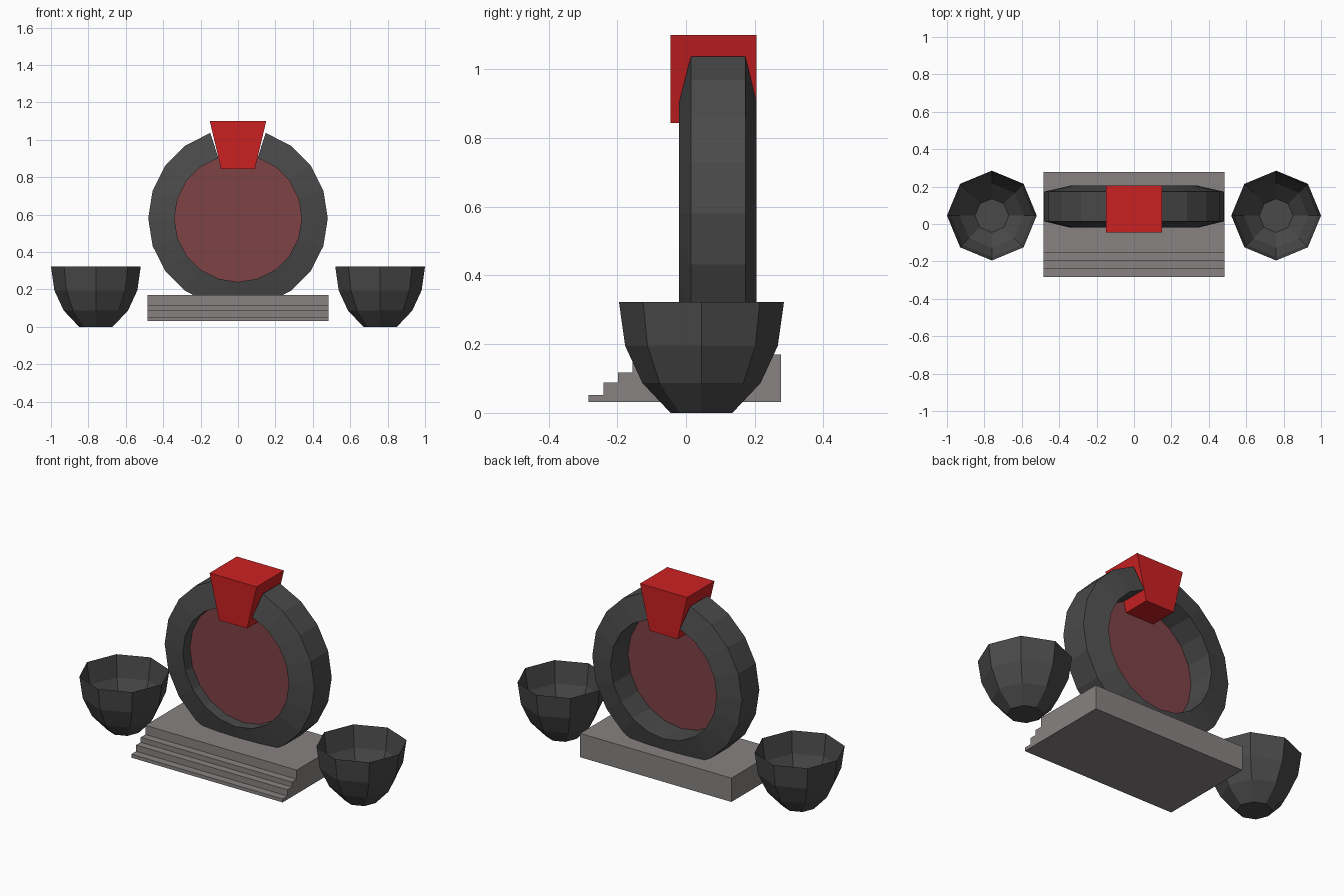
import bpy
import math

if "Cube" in bpy.data.objects:
    bpy.data.objects.remove(bpy.data.objects["Cube"])


def material(name, rgb):
    m = bpy.data.materials.new(name)
    m.diffuse_color = (*rgb, 1.0)
    m.use_nodes = True
    m.node_tree.nodes["Principled BSDF"].inputs["Base Color"].default_value = m.diffuse_color
    return m


CHARCOAL = material("charcoal", (0.068, 0.068, 0.068))
RED = material("bright_red", (0.60, 0.015, 0.016))
STONE = material("warm_grey", (0.245, 0.225, 0.223))
MAROON = material("dull_red", (0.21, 0.054, 0.062))


def make(name, verts, faces, mat):
    me = bpy.data.meshes.new(name)
    me.from_pydata(verts, [], faces)
    me.materials.append(mat)
    ob = bpy.data.objects.new(name, me)
    bpy.context.collection.objects.link(ob)
    return ob


def prism(name, outline, place, lo, hi, mat):
    """Extrude a 2D outline from lo to hi; place(u, v, w) gives the 3D point."""
    n = len(outline)
    verts = [place(u, v, w) for w in (lo, hi) for u, v in outline]
    faces = [(i, (i + 1) % n, n + (i + 1) % n, n + i) for i in range(n)]
    faces += [tuple(reversed(range(n))), tuple(range(n, 2 * n))]
    return make(name, verts, faces, mat)


SIDES, CZ = 20, 0.58


def on_circle(r, y, step):
    a = math.tau * step / SIDES
    return (r * math.cos(a), y, CZ + r * math.sin(a))


# Ring: bevelled section swept round, leaving a gap for the keystone
section = [(0.34, -0.02), (0.34, 0.205), (0.48, 0.173), (0.48, 0.014)]
verts = [on_circle(r, y, s) for s in range(6, 25) for r, y in section]
faces = [(4 * s + k, 4 * s + (k + 1) % 4, 4 * s + 4 + (k + 1) % 4, 4 * s + 4 + k)
         for s in range(18) for k in range(4)]
faces += [(3, 2, 1, 0), (72, 73, 74, 75)]
make("portal_ring", verts, faces, CHARCOAL)

# Flat panel filling the ring
make("portal_panel", [on_circle(0.34, 0.045, s) for s in range(SIDES)],
     [tuple(range(SIDES))], MAROON)

# Keystone wedge
prism("keystone", [(-0.09, 0.843), (0.09, 0.843), (0.151, 1.10), (-0.151, 1.10)],
      lambda u, v, w: (u, w, v), 0.205, -0.045, RED)

# Stepped base
steps = [(0.277, 0.032), (0.277, 0.17), (-0.155, 0.17), (-0.155, 0.117),
         (-0.198, 0.117), (-0.198, 0.088), (-0.24, 0.088), (-0.24, 0.052),
         (-0.284, 0.052), (-0.284, 0.032)]
prism("stepped_base", steps, lambda u, v, w: (w, u, v), -0.485, 0.485, STONE)

# Thin open eight-sided bowls
profile = [(0.09, 0.0), (0.172, 0.087), (0.222, 0.195), (0.24, 0.322)]
for side, label in ((-1, "left"), (1, "right")):
    verts = [(side * 0.76 + r * math.cos(k * math.tau / 8),
              0.045 + r * math.sin(k * math.tau / 8), z)
             for r, z in profile for k in range(8)]
    faces = [(8 * j + k, 8 * j + (k + 1) % 8, 8 * j + 8 + (k + 1) % 8, 8 * j + 8 + k)
             for j in range(3) for k in range(8)]
    faces.append(tuple(reversed(range(8))))
    make(label + "_bowl", verts, faces, CHARCOAL)

# Make all face directions consistent
import bmesh
for ob in bpy.context.collection.objects:
    bm = bmesh.new()
    bm.from_mesh(ob.data)
    if len(bm.faces) > 1:
        bmesh.ops.recalc_face_normals(bm, faces=bm.faces)
    bm.to_mesh(ob.data)
    bm.free()
